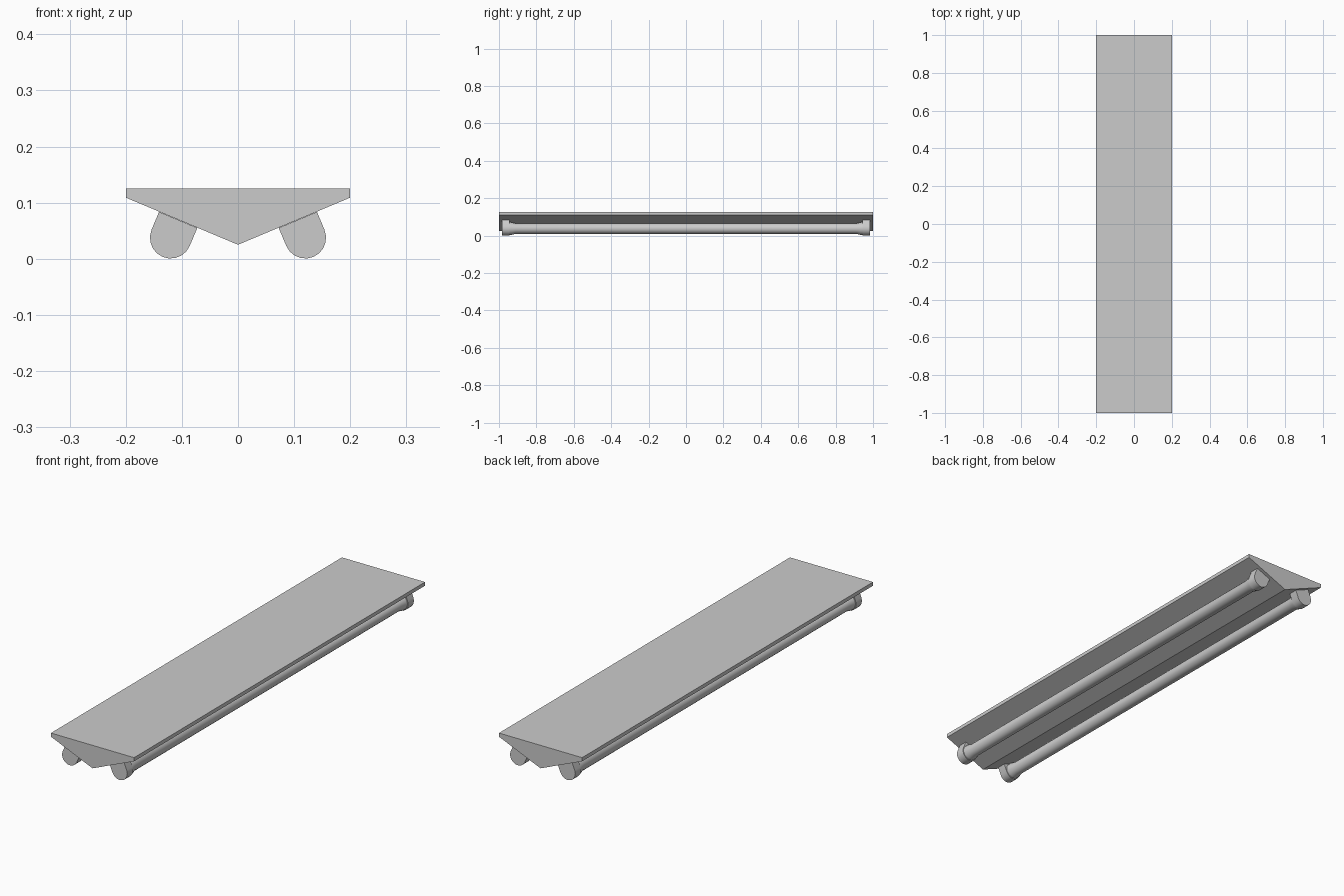
import bpy
import bmesh
from math import sin, cos, pi, atan2
from mathutils import Vector

if "Cube" in bpy.data.objects:
    bpy.data.objects.remove(bpy.data.objects["Cube"])


def loft(name, rings, smooth=False):
    """Skin a list of equal-length closed rings and cap both ends."""
    bm = bmesh.new()
    loops = [[bm.verts.new(p) for p in ring] for ring in rings]
    n = len(loops[0])
    for a, b in zip(loops, loops[1:]):
        for i in range(n):
            bm.faces.new((a[i], a[(i + 1) % n], b[(i + 1) % n], b[i]))
    bm.faces.new(loops[0])
    bm.faces.new(loops[-1])
    bmesh.ops.recalc_face_normals(bm, faces=bm.faces)
    mesh = bpy.data.meshes.new(name)
    bm.to_mesh(mesh)
    bm.free()
    obj = bpy.data.objects.new(name, mesh)
    bpy.context.collection.objects.link(obj)
    if smooth:
        bpy.ops.object.select_all(action='DESELECT')
        obj.select_set(True)
        bpy.context.view_layer.objects.active = obj
        bpy.ops.object.shade_smooth_by_angle(angle=pi / 6)
    return obj


def extrude(name, profile, y0, y1, smooth=False):
    return loft(name, [[(x, y, z) for x, z in profile] for y in (y0, y1)], smooth)


# V-shaped housing
extrude("housing", [(-0.2, 0.125), (0.2, 0.125), (0.2, 0.109),
                    (0, 0.025), (-0.2, 0.109)], -1, 1)

# Frame of the sloping underside
CX, CZ, R = 0.12, 0.0375, 0.037
slope = atan2(0.084, 0.2)
along = Vector((cos(slope), sin(slope)))
down = Vector((sin(slope), -cos(slope)))

# U-shaped lamp holder profile, standing square on the slope
u_shape = [(-R, -0.0345)]
u_shape += [(-R * cos(pi * i / 10), R * sin(pi * i / 10)) for i in range(11)]
u_shape += [(R, -0.0345)]

# Lamp outline as (y, radius): end collars tapering to the tube
half = [(0.95, 0.034), (0.935, 0.034), (0.912, 0.028)]
lamp = [(-y, r) for y, r in half] + half[::-1]

for side, label in ((-1, "left"), (1, "right")):
    centre = Vector((CX, CZ))
    pts = [centre + along * u + down * d for u, d in u_shape]
    profile = [(side * p.x, p.y) for p in pts]

    # Lamp holders at both ends
    for end, where in ((-1, "front"), (1, "back")):
        extrude(f"{label}_{where}_lamp_holder", profile,
                end * 0.985, end * 0.945, True)

    # Fluorescent tube
    rings = [[(side * CX + r * cos(2 * pi * i / 20), y, CZ + r * sin(2 * pi * i / 20))
              for i in range(20)] for y, r in lamp]
    loft(f"{label}_tube", rings, True)
